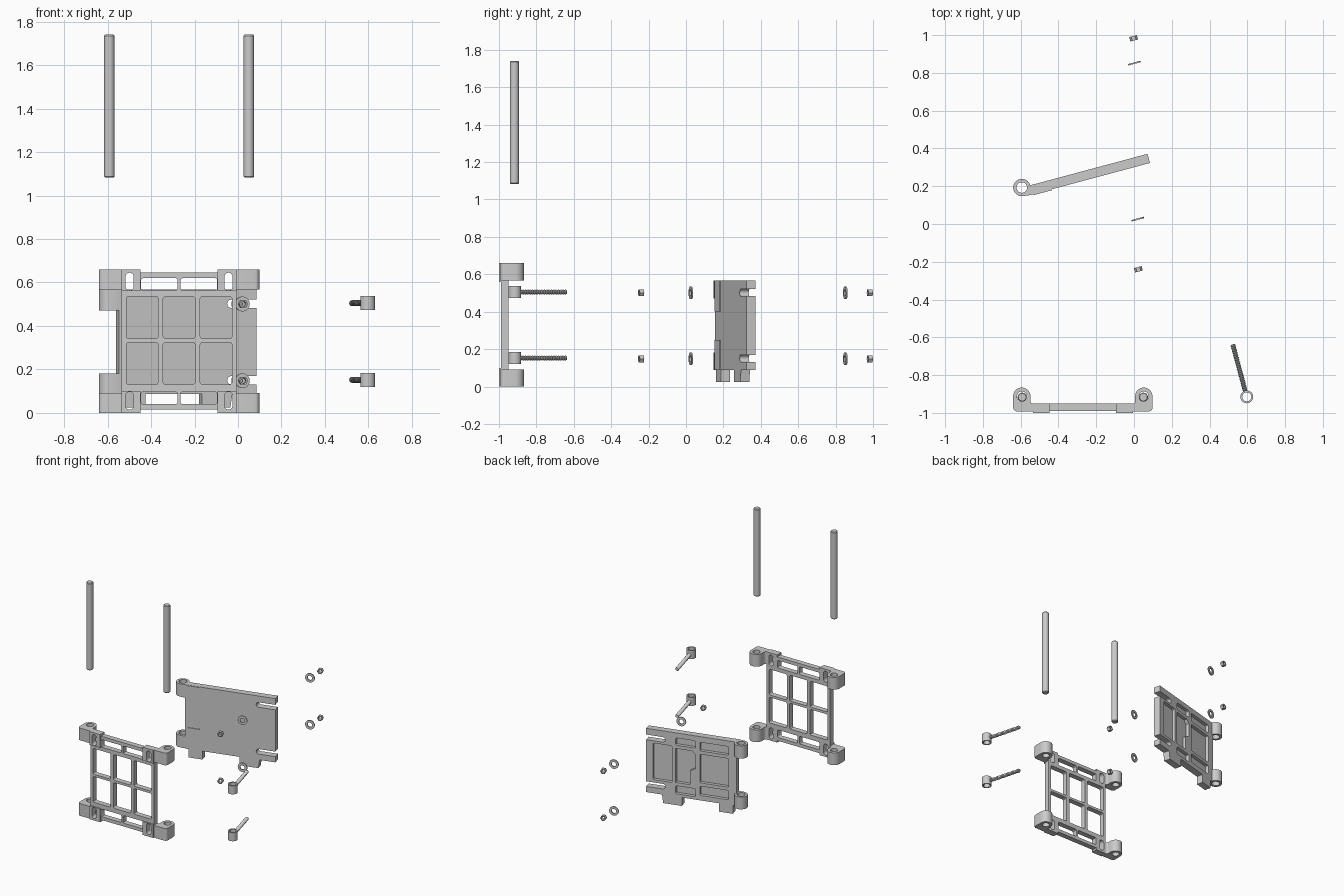
import bpy, bmesh
from math import sin, cos, pi, radians
from mathutils import Matrix

if "Cube" in bpy.data.objects:
    bpy.data.objects.remove(bpy.data.objects["Cube"])

T = lambda x, y, z: Matrix.Translation((x, y, z))
RZ = lambda d: Matrix.Rotation(radians(d), 4, 'Z')
RX90 = Matrix.Rotation(radians(90), 4, 'X')


def finish(name, mesh, mat):
    bm = bmesh.new()
    bm.from_mesh(mesh)
    bmesh.ops.remove_doubles(bm, verts=bm.verts, dist=1e-5)
    bmesh.ops.recalc_face_normals(bm, faces=bm.faces)
    bm.transform(mat)
    bm.to_mesh(mesh)
    bm.free()
    ob = bpy.data.objects.new(name, mesh)
    bpy.context.collection.objects.link(ob)
    return ob


def prism(name, loops, depth, mat):
    """Extrude a flat outline with holes, centred on local z."""
    cu = bpy.data.curves.new(name, 'CURVE')
    cu.dimensions, cu.fill_mode, cu.extrude = '2D', 'BOTH', depth / 2
    for loop in loops:
        sp = cu.splines.new('POLY')
        sp.points.add(len(loop) - 1)
        for p, (x, y) in zip(sp.points, loop):
            p.co = (x, y, 0, 1)
        sp.use_cyclic_u = True
    tmp = bpy.data.objects.new("tmp", cu)
    bpy.context.collection.objects.link(tmp)
    dg = bpy.context.evaluated_depsgraph_get()
    mesh = bpy.data.meshes.new_from_object(tmp.evaluated_get(dg))
    bpy.data.objects.remove(tmp)
    return finish(name, mesh, mat)


def wall(name, loops, y0, y1, base=Matrix()):
    """Prism drawn in x/z and running from y0 to y1."""
    return prism(name, loops, y1 - y0, base @ T(0, (y0 + y1) / 2, 0) @ RX90)


def lathe(name, prof, mat, n=32, closed=False):
    m = len(prof)
    verts = [(r * cos(2 * pi * i / n), r * sin(2 * pi * i / n), z) for i in range(n) for r, z in prof]
    faces = [(i * m + j, (i + 1) % n * m + j, (i + 1) % n * m + (j + 1) % m, i * m + (j + 1) % m)
             for i in range(n) for j in range(m if closed else m - 1)]
    mesh = bpy.data.meshes.new(name)
    mesh.from_pydata(verts, [], faces)
    return finish(name, mesh, mat)


def tube(name, ri, ro, h, mat):
    return lathe(name, [(ri, -h/2), (ro, -h/2), (ro, h/2), (ri, h/2)], mat, closed=True)


def arc(cx, cy, r, a0, a1, n):
    return [(cx + r * cos(radians(a0 + (a1 - a0) * i / n)),
             cy + r * sin(radians(a0 + (a1 - a0) * i / n))) for i in range(n + 1)]


def circle(r, n=32):
    return arc(0, 0, r, 0, 360, n)[:-1]


def rrect(x0, x1, z0, z1, r=.01):
    n = 8 if r > .015 else 3
    return (arc(x1-r, z1-r, r, 0, 90, n) + arc(x0+r, z1-r, r, 90, 180, n)
            + arc(x0+r, z0+r, r, 180, 270, n) + arc(x1-r, z0+r, r, 270, 360, n))


def rect(x0, x1, z0, z1):
    return [(x0, z0), (x1, z0), (x1, z1), (x0, z1)]


def combine(ob, others, op):
    for o in others:
        md = ob.modifiers.new("bool", 'BOOLEAN')
        md.operation, md.solver, md.object = op, 'EXACT', o
        bpy.context.view_layer.objects.active = ob
        bpy.ops.object.modifier_apply(modifier=md.name)
        bpy.data.objects.remove(o)


# Front frame: window lattice, mirrored about x = CX and z = CZ
CX, CZ = -.271, .33
mx = lambda lp: [(2 * CX - x, z) for x, z in lp]
mz = lambda lp: [(x, 2 * CZ - z) for x, z in lp]
outline = [(-.535, 0), (-.448, 0), (-.448, .015), (-.094, .015), (-.094, 0), (-.007, 0)]
outline += mz(outline)[::-1]
slot = rrect(-.517, -.48, .563, .645, .0184)
slots = [slot, mx(slot), mz(slot), mz(mx(slot))]
holes = [rrect(CX - .073 + k * .17, CX + .073 + k * .17, z, z + .193)
         for k in (-1, 0, 1) for z in (.131, .342)]
small = rrect(-.446, -.278, .563, .62)
holes += [small, mx(small), mz(small), mz(mx(small))]
frame = wall("front_frame", [outline] + holes + slots, -.99, -.95)

# Slotted pads and hinge lugs at the four corners
pad = rect(-.536, -.448, .56, .66)
lug = (arc(0, 0, .046, 180, 0, 20) + [(.046, -.025)] + arc(.06, -.025, .014, 180, 270, 4)
       + [(.062, -.039), (.062, -.08)] + arc(-.026, -.06, .02, 270, 180, 5))
parts = []
for sx in (0, 1):
    for sz in (0, 1):
        p, s = (mz(pad), mz(slot)) if sz else (pad, slot)
        if sx:
            p, s = mx(p), mx(s)
        parts.append(wall("pad", [p, s], -1.0, -.988))
        z = .046 if sz else .614
        flip = Matrix.Diagonal((-1, 1, 1, 1)) if sx else Matrix()
        parts.append(prism("lug", [lug, circle(.0255)], .092,
                           T(.052 if sx else -.594, -.912, z) @ flip))
combine(frame, parts, 'UNION')

# Swinging plate, turned 15 degrees about its hinge
BASE = T(-.594, .193, 0) @ RZ(15)


def end_slot(z):
    return [(.689, z + .019)] + arc(.569, z, .019, 90, 270, 8) + [(.689, z - .019)]


shape = [(.035, .568), (.689, .568)] + end_slot(.502) + end_slot(.15) + [
    (.689, .088), (.575, .088), (.565, .025), (.43, .025), (.43, .088),
    (.16, .088), (.16, .025), (.06, .025), (.06, .088), (.035, .088)]
plate = wall("swing_plate", [shape], -.05, 0, BASE)
pockets = [rrect(.50, .64, .19, .465), rrect(.33, .475, .475, .53), rrect(.33, .475, .11, .17),
           rrect(.09, .30, .46, .525), rrect(.09, .30, .125, .195),
           [(.475, .45), (.355, .45), (.33, .425), (.33, .32), (.37, .30), (.37, .195), (.475, .195)],
           rrect(.09, .30, .22, .435)]
combine(plate, [wall("cutter", [p], -.025, .02, BASE) for p in pockets], 'DIFFERENCE')
knuckle = arc(0, 0, .046, 0, 270, 24) + [(.02, -.049), (.07, -.049), (.07, -.001), (.046, -.001)]
extra = [prism("knuckle", [knuckle, circle(.028)], h, BASE @ T(0, 0, z))
         for z, h in ((.519, .096), (.135, .092))]
extra += [wall("step", [rect(.05, .15, a, b)], -.055, -.045, BASE) for a, b in ((.4, .566), (.09, .25))]
combine(plate, extra, 'UNION')

# Two hinge pins with chamfered ends
for side, x in (("left", -.592), ("right", .05)):
    lathe(side + "_hinge_pin", [(0, 1.083), (.02, 1.083), (.024, 1.088), (.024, 1.735), (.02, 1.74), (0, 1.74)],
          T(x, -.917, 0))

# Eye bolts, washers and nuts, an upper and a lower set
thread = [(0, .026), (.013, .026)]
n_ridges = 26
for i in range(n_ridges):
    z = .035 + i * .0096
    thread += [(.0105, z), (.0138, z + .0048)]
thread += [(.0105, .286), (0, .288)]
for tag, z in (("upper", .505), ("lower", .152)):
    at = T(.597, -.915, z)
    tube(tag + "_bolt_eye", .024, .034, .064, at)
    lathe(tag + "_bolt_thread", thread, at @ RZ(15) @ Matrix.Rotation(radians(-90), 4, 'X'), 16)
    for end, x, yw, xn, yn in (("front", .02, .026, .023, -.24), ("back", .003, .852, -.002, .983)):
        tube(f"{tag}_{end}_washer", .017, .034, .008, T(x, yw, z - .004) @ RZ(15) @ RX90)
        prism(f"{tag}_{end}_nut", [circle(.021, 6), circle(.012, 20)], .024,
              T(xn, yn, z - .004) @ RZ(15) @ RX90)

# Smooth the round parts while keeping edges sharp
bpy.ops.object.select_all(action='SELECT')
bpy.context.view_layer.objects.active = frame
bpy.ops.object.shade_smooth_by_angle(angle=radians(30))
